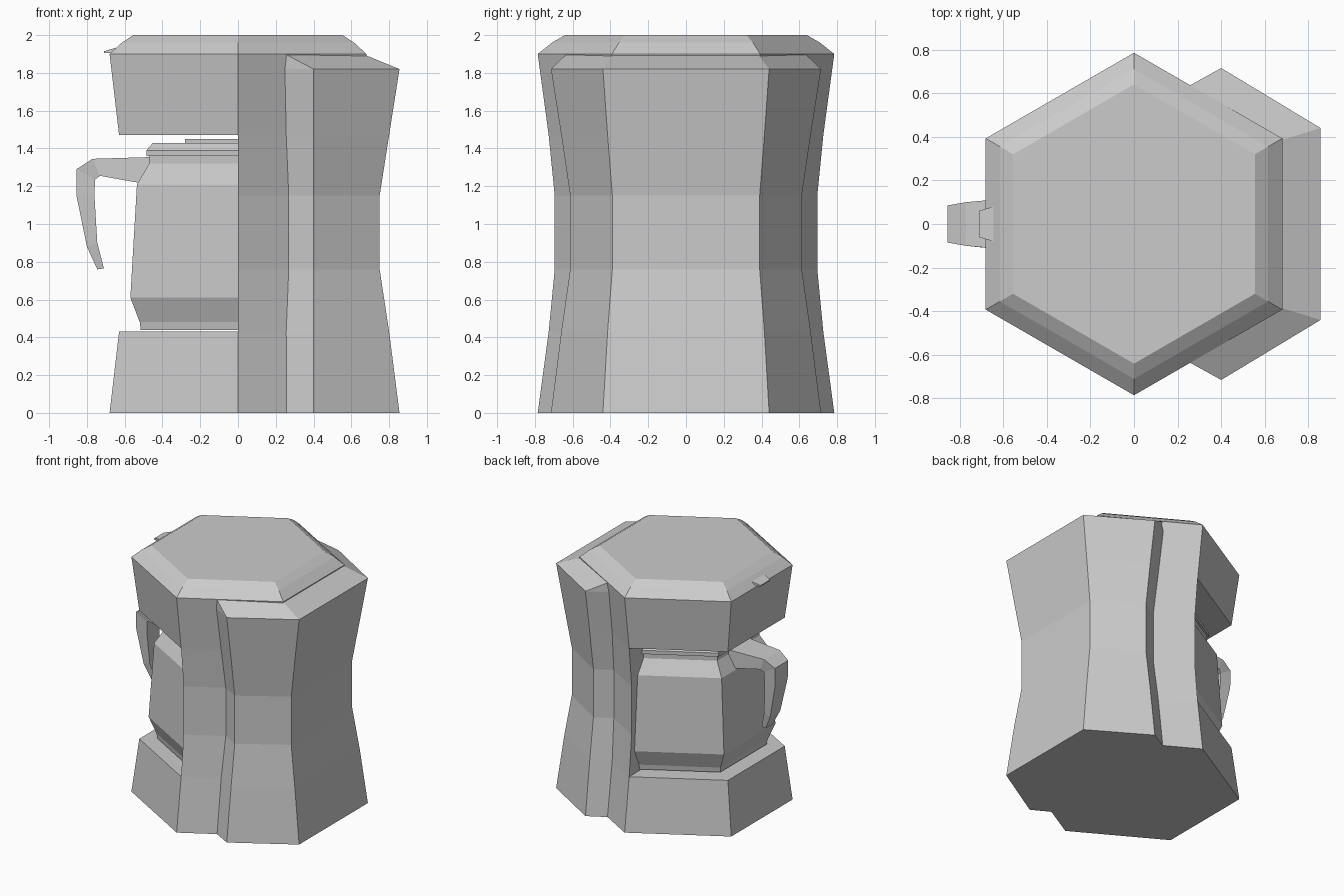
import bpy, bmesh
from math import sin, cos, pi

if "Cube" in bpy.data.objects:
    bpy.data.objects.remove(bpy.data.objects["Cube"])


def loft(name, rings):
    """Closed flat-shaded solid through rings with equal point counts."""
    bm = bmesh.new()
    loops = [[bm.verts.new(p) for p in ring] for ring in rings]
    n = len(loops[0])
    for a, b in zip(loops, loops[1:]):
        for i in range(n):
            j = (i + 1) % n
            bm.faces.new((a[i], a[j], b[j], b[i]))
    bm.faces.new(loops[0][::-1])
    bm.faces.new(loops[-1])
    bmesh.ops.recalc_face_normals(bm, faces=bm.faces[:])
    me = bpy.data.meshes.new(name)
    bm.to_mesh(me)
    bm.free()
    ob = bpy.data.objects.new(name, me)
    bpy.context.collection.objects.link(ob)
    return ob


def hexagon(r, z, count=6):
    """Hexagon with corners on the y axis; count=4 keeps only the +x half."""
    return [(r * sin(i * pi / 3), -r * cos(i * pi / 3), z) for i in range(count)]


def hex_part(name, profile, count=6):
    return loft(name, [hexagon(r, z, count) for r, z in profile])


# Body: base, half column behind the pot, and chamfered hood
hex_part("base", [(0.785, 0), (0.727, 0.43)])
hex_part("column", [(0.727, 0.43), (0.695, 0.76), (0.695, 1.15), (0.727, 1.47)], 4)
hex_part("hood", [(0.727, 1.47), (0.785, 1.9), (0.71, 1.96), (0.64, 2.0)])


# Rear tank wrapped around the +x side, with a sloped top
def tank_ring(x, y, corner_y, z):
    half = [(x, y), (0.4, corner_y), (0.22, corner_y - 0.1)]
    return [(px, py, z) for px, py in half] + [(px, -py, z) for px, py in half[::-1]]


tank = [tank_ring(*s) for s in [
    (0.855, 0.44, 0.715, 0), (0.80, 0.415, 0.66, 0.43), (0.75, 0.39, 0.613, 0.76),
    (0.75, 0.39, 0.613, 1.15), (0.80, 0.415, 0.66, 1.47), (0.855, 0.44, 0.715, 1.82)]]
top = [(0.66, 0.38), (0.25, 0.632), (0.235, 0.61)]
tank.append([(x, y, 1.9) for x, y in top] + [(x, -y, 1.9) for x, y in top[::-1]])
loft("tank", tank)

# Pot, lid and lid cap (profiles given as distance to the flat sides)
k = 1 / cos(pi / 6)
for name, profile in {
    "pot": [(0.515, 0.44), (0.52, 0.48), (0.57, 0.61), (0.535, 1.21), (0.47, 1.32), (0.47, 1.36)],
    "pot_lid": [(0.485, 1.36), (0.485, 1.39), (0.45, 1.43)],
    "pot_lid_cap": [(0.28, 1.43), (0.28, 1.45)],
}.items():
    hex_part(name, [(a * k, z) for a, z in profile])

# Pot handle: outer point, inner point, half width
handle = [((-0.44, 1.355), (-0.48, 1.21), 0.13), ((-0.77, 1.345), (-0.73, 1.255), 0.10),
          ((-0.855, 1.29), (-0.757, 1.235), 0.085), ((-0.855, 1.15), (-0.76, 1.15), 0.08),
          ((-0.80, 0.88), (-0.745, 0.90), 0.065), ((-0.745, 0.76), (-0.71, 0.765), 0.045)]
loft("pot_handle", [[(o[0], -w, o[1]), (o[0], w, o[1]), (i[0], w, i[1]), (i[0], -w, i[1])]
                    for o, i, w in handle])

# Small lift tab on the hood edge
loft("hood_tab", [[(-0.71, s * 0.06, 1.905), (-0.71, s * 0.06, 1.914),
                   (-0.645, s * 0.08, 1.934), (-0.645, s * 0.08, 1.905)] for s in (-1, 1)])
